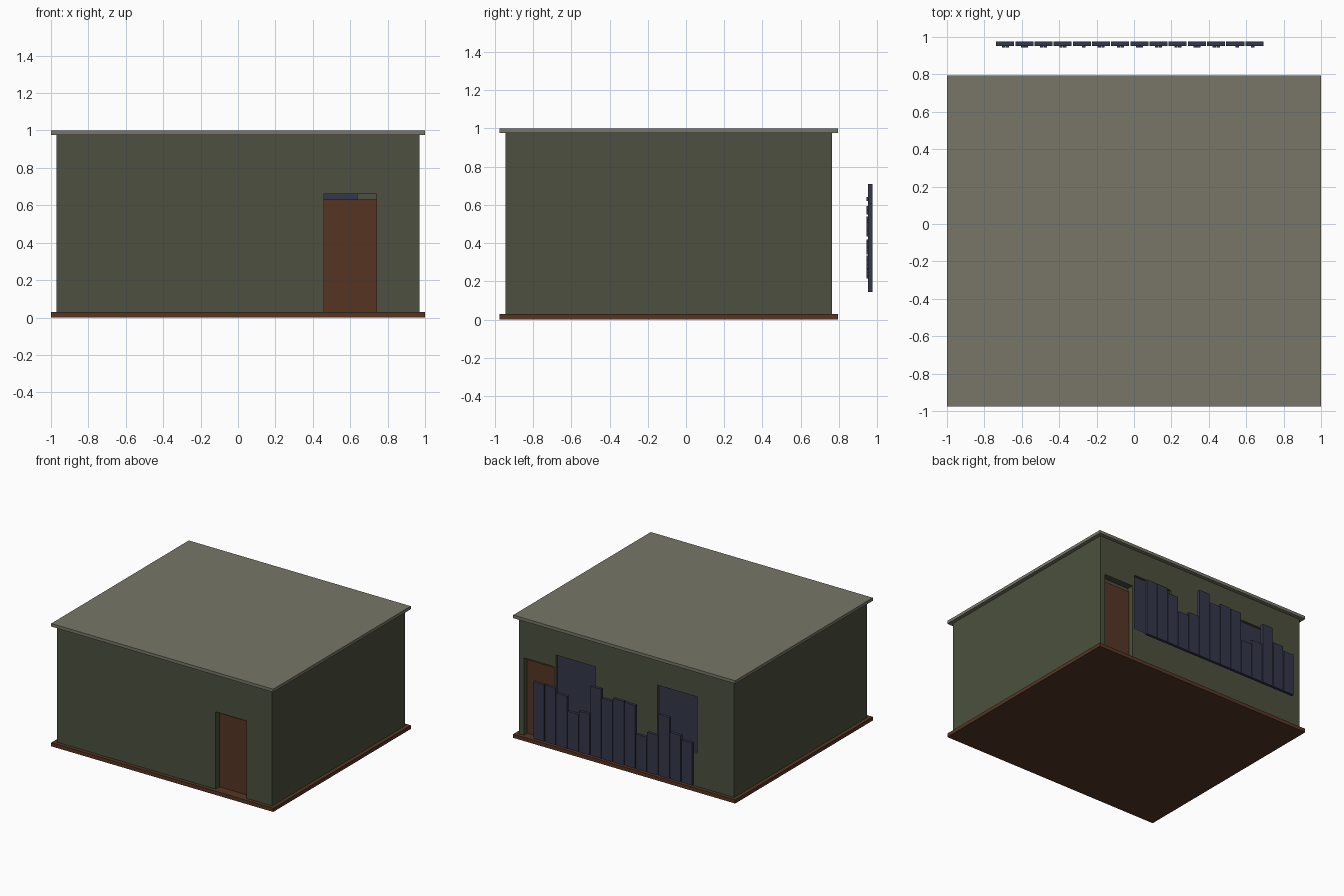
import bpy, random

if "Cube" in bpy.data.objects:
    bpy.data.objects.remove(bpy.data.objects["Cube"])

random.seed(4)


def material(name, rgb):
    lin = [((c / 255 + 0.055) / 1.055) ** 2.4 for c in rgb]
    m = bpy.data.materials.new(name)
    m.diffuse_color = (*lin, 1)
    m.use_nodes = True
    m.node_tree.nodes["Principled BSDF"].inputs["Base Color"].default_value = m.diffuse_color
    return m


ROOF = material("grey_beige", (120, 118, 104))
WALL = material("olive_green", (76, 80, 62))
WOOD = material("brown_wood", (86, 53, 36))
BLUE = material("slate_blue", (52, 55, 74))


def box(name, x0, x1, y0, y1, z0, z1, mat=None):
    v = [(x, y, z) for x in (x0, x1) for y in (y0, y1) for z in (z0, z1)]
    f = [(0, 1, 3, 2), (4, 6, 7, 5), (0, 4, 5, 1),
         (2, 3, 7, 6), (0, 2, 6, 4), (1, 5, 7, 3)]
    me = bpy.data.meshes.new(name)
    me.from_pydata(v, [], f)
    if mat:
        me.materials.append(mat)
    ob = bpy.data.objects.new(name, me)
    bpy.context.collection.objects.link(ob)
    return ob


# floor and roof slabs, and the wall shell
box("floor", -1, 1, -0.975, 0.795, 0, 0.03, WOOD)
box("roof", -1, 1, -0.975, 0.795, 0.975, 1, ROOF)
walls = box("walls", -0.97, 0.97, -0.945, 0.765, 0.03, 0.975, WALL)


def cut(name, *dims):
    c = box(name, *dims)
    c.hide_render = True
    c.hide_viewport = True
    mod = walls.modifiers.new(name, 'BOOLEAN')
    mod.operation = 'DIFFERENCE'
    mod.solver = 'EXACT'
    mod.object = c


# room, door and window openings
cut("room_cutter", -0.91, 0.91, -0.89, 0.705, -0.1, 1.1)
cut("front_door_cutter", 0.46, 0.74, -1.1, -0.8, -0.1, 0.66)
cut("back_door_cutter", 0.655, 0.925, 0.712, 0.9, -0.1, 0.66)
for side, x0 in (("left", -0.635), ("right", 0.28)):
    cut(side + "_window_cutter", x0, x0 + 0.355, 0.6, 0.9, 0.3, 0.76)
    box(side + "_window_glass", x0, x0 + 0.355, 0.73, 0.745, 0.3, 0.76, BLUE)

# doors, a little shorter than their openings
box("front_door", 0.46, 0.74, -0.895, -0.875, 0.03, 0.63, WOOD)
box("back_door", 0.655, 0.925, 0.712, 0.722, 0.03, 0.63, WOOD)

# skyline panels behind the back windows, with small window plates
tops = [0.49, 0.525, 0.645, 0.47, 0.43, 0.66, 0.665,
        0.64, 0.71, 0.48, 0.45, 0.57, 0.61, 0.61]
step = 1.435 / len(tops)
for i, top in enumerate(tops):
    x = -0.737 + i * step
    box(f"skyline_block_{i}", x, x + step - 0.006, 0.951, 0.975, 0.145, top, BLUE)
    for k in range(3):
        wx = x + 0.03 + random.choice((0, 0.02))
        wz = random.uniform(0.21, top - 0.09) if k < 2 else top - 0.09
        box(f"skyline_window_{i}_{k}", wx, wx + 0.018,
            0.943, 0.951, wz, wz + 0.02, BLUE)
